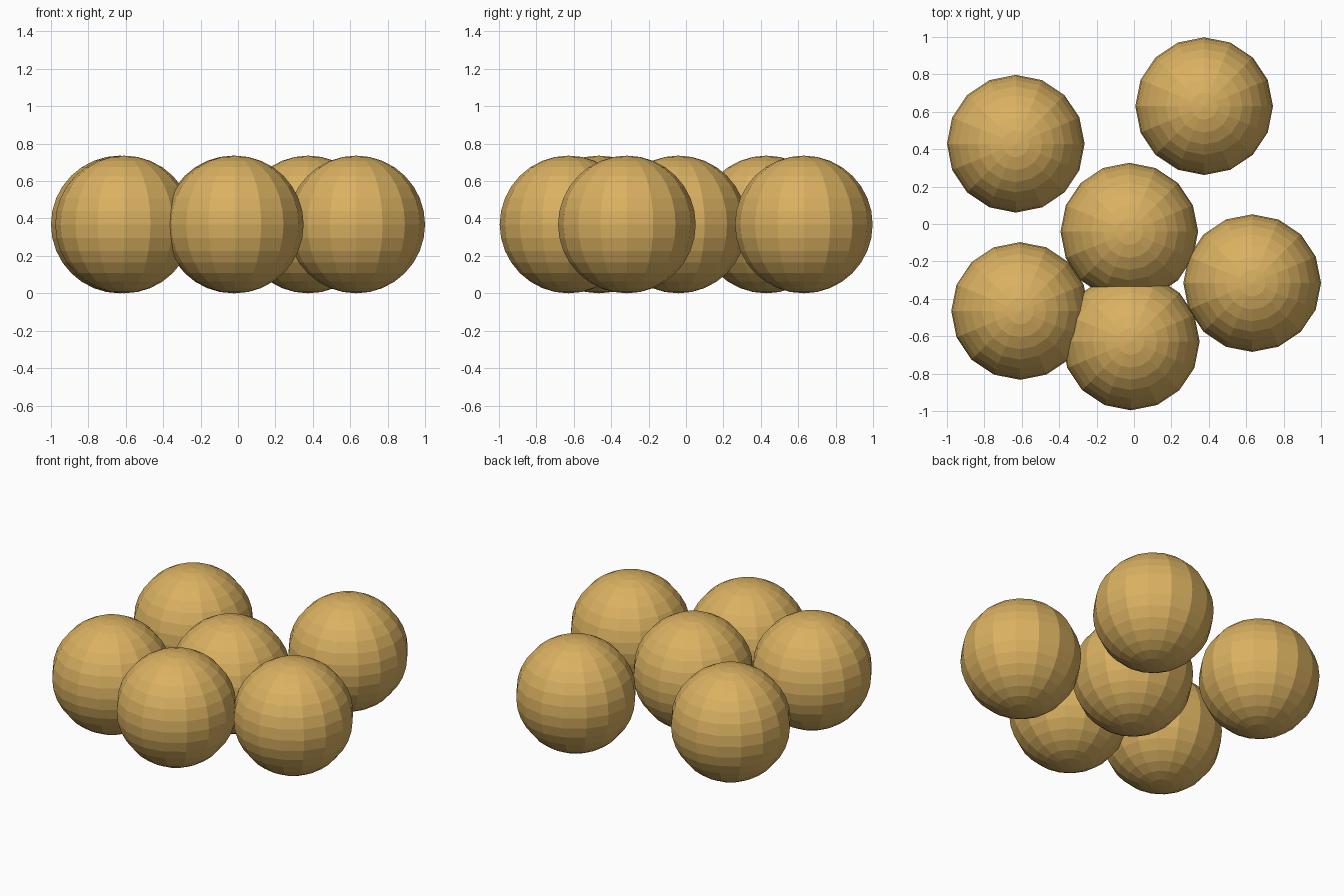
import bpy

if "Cube" in bpy.data.objects:
    bpy.data.objects.remove(bpy.data.objects["Cube"])

R = 0.368  # ball radius

# Ball centres on the ground plane
centres = [(-0.632, 0.429), (0.375, 0.63), (-0.025, -0.041),
           (-0.609, -0.465), (-0.017, -0.628), (0.632, -0.316)]

# Golden tan surface
gold = bpy.data.materials.new("golden_tan")
gold.diffuse_color = (0.7, 0.44, 0.12, 1)
gold.use_nodes = True
gold.node_tree.nodes["Principled BSDF"].inputs["Base Color"].default_value = gold.diffuse_color

# Cluster of flat-shaded low-poly balls
for i, (x, y) in enumerate(centres, 1):
    bpy.ops.mesh.primitive_uv_sphere_add(segments=16, ring_count=16, radius=R,
                                         location=(x, y, R))
    ball = bpy.context.object
    ball.name = f"ball_{i}"
    ball.data.materials.append(gold)
